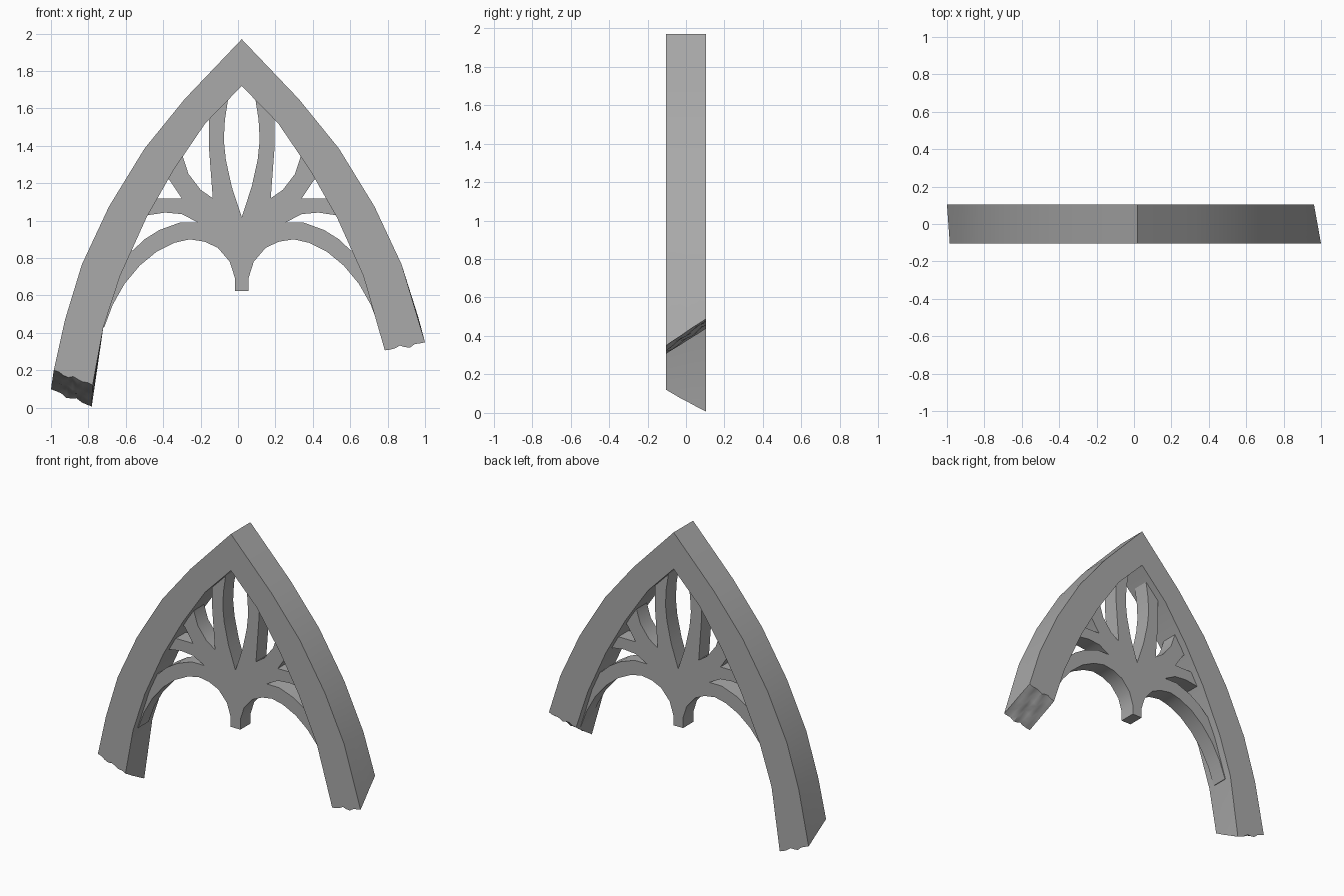
import bpy, bmesh, math
from mathutils import Vector

cube = bpy.data.objects.get("Cube")
if cube:
    bpy.data.objects.remove(cube, do_unlink=True)

AXIS = 0.02          # x of the arch's centre line
DEPTH = 0.105        # half depth of the main arch
THIN = 0.056         # half depth of the tracery

stone = bpy.data.materials.new("grey stone")
stone.use_nodes = True
stone.diffuse_color = (0.4, 0.4, 0.4, 1)
stone.node_tree.nodes["Principled BSDF"].inputs["Base Color"].default_value = (0.4, 0.4, 0.4, 1)

# Half profile of the pointed arch: distance from the centre line, height
OUTER = [(0, 1.97), (.305, 1.65), (.52, 1.385), (.71, 1.075), (.855, .765), (.945, .47)]
INNER = [(0, 1.72), (.195, 1.52), (.365, 1.27), (.51, 1.015), (.65, .705), (.74, .43)]


def finish(obj):
    obj.data.materials.clear()
    obj.data.materials.append(stone)
    bpy.ops.object.select_all(action='DESELECT')
    obj.select_set(True)
    bpy.context.view_layer.objects.active = obj
    bpy.ops.object.shade_smooth_by_angle(angle=math.radians(30))


def section(outer_front, inner_front, outer_back, inner_back):
    return [Vector((p[0], y, p[1])) for p, y in (
        (outer_front, -DEPTH), (inner_front, -DEPTH), (outer_back, DEPTH), (inner_back, DEPTH))]


def station(side, i):
    o = (AXIS + side * OUTER[i][0], OUTER[i][1])
    n = (AXIS + side * INNER[i][0], INNER[i][1])
    return section(o, n, o, n)


def build_arch():
    # Sections from the broken left foot over the apex to the broken right foot
    sections = [section((-.985, .2), (-.777, .12), (-1, .1), (-.782, .005))]
    sections += [station(-1, i) for i in range(5, -1, -1)]
    sections += [station(1, i) for i in range(1, 5)]
    sections += [section((1, .35), (.785, .305), (.962, .49), (.757, .44))]
    last = len(sections) - 1
    nu, nv = 8, 6
    bm = bmesh.new()
    cells = {}

    def vert(s, i, j):
        if (s, i, j) not in cells:
            of, nf, ob, nb = sections[s]
            u, v = i / nu, j / nv
            p = of.lerp(nf, u).lerp(ob.lerp(nb, u), v)
            if s in (0, last):       # rough break
                wave = math.sin(i * 1.9 + j * .8 + s) + .6 * math.sin(j * 2.1 - i * .7)
                p.z += .009 * wave * math.sin(math.pi * min(max(u, .04), .96))
            cells[s, i, j] = bm.verts.new(p)
        return cells[s, i, j]

    ring = [(i, 0) for i in range(nu)] + [(nu, j) for j in range(nv)]
    ring += [(i, nv) for i in range(nu, 0, -1)] + [(0, j) for j in range(nv, 0, -1)]
    for s in range(last):
        for a, b in zip(ring, ring[1:] + ring[:1]):
            bm.faces.new((vert(s, *a), vert(s, *b), vert(s + 1, *b), vert(s + 1, *a)))
    for s in (0, last):
        for i in range(nu):
            for j in range(nv):
                bm.faces.new((vert(s, i, j), vert(s, i + 1, j),
                              vert(s, i + 1, j + 1), vert(s, i, j + 1)))
    bmesh.ops.recalc_face_normals(bm, faces=bm.faces)
    mesh = bpy.data.meshes.new("pointed_arch")
    bm.to_mesh(mesh)
    bm.free()
    obj = bpy.data.objects.new("pointed_arch", mesh)
    bpy.context.collection.objects.link(obj)
    finish(obj)


def mirrored(half):
    # Closes a half outline by reflecting it across the centre line
    return half + [(-x, z) for x, z in reversed(half) if x > 0]


def build_tracery():
    # Outline: pendant, cusped lower arc, then a line buried inside the arch
    outline = [(.037, .625), (.037, .695), (.064, .78), (.128, .855), (.2, .888), (.278, .9),
               (.358, .882), (.455, .834), (.545, .76), (.626, .663), (.69, .55), (.735, .43)]
    for o, n in zip(reversed(OUTER), reversed(INNER)):
        outline.append((n[0] + .25 * (o[0] - n[0]), n[1] + .25 * (o[1] - n[1])))
    dagger = [(0, 1.02), (.053, 1.18), (.085, 1.325), (.096, 1.43),
              (.09, 1.54), (.072, 1.655), (0, 1.735)]
    side_holes = [
        # tall leaf
        [(.176, 1.56), (.176, 1.4), (.155, 1.12), (.22, 1.165), (.285, 1.25), (.315, 1.343), (.32, 1.37)],
        # small triangle
        [(.32, 1.118), (.385, 1.215), (.405, 1.23), (.47, 1.118)],
        # low leaf
        [(.235, .99), (.32, 1.035), (.41, 1.043), (.497, 1.03), (.52, 1.03),
         (.61, .845), (.583, .84), (.52, .9), (.44, .95), (.33, .99)],
    ]
    loops = [mirrored(outline), mirrored(dagger)]
    for hole in side_holes:
        loops += [hole, [(-x, z) for x, z in hole]]

    curve = bpy.data.curves.new("tracery_profile", 'CURVE')
    curve.dimensions = '2D'
    curve.fill_mode = 'BOTH'
    curve.extrude = THIN
    for loop in loops:
        spline = curve.splines.new('POLY')
        spline.points.add(len(loop) - 1)
        for point, (x, z) in zip(spline.points, loop):
            point.co = (x, z, 0, 1)
        spline.use_cyclic_u = True
    helper = bpy.data.objects.new("tracery_profile", curve)
    bpy.context.collection.objects.link(helper)
    graph = bpy.context.evaluated_depsgraph_get()
    mesh = bpy.data.meshes.new_from_object(helper.evaluated_get(graph))
    bpy.data.objects.remove(helper, do_unlink=True)

    # Stand the flat plate upright
    bm = bmesh.new()
    bm.from_mesh(mesh)
    bmesh.ops.remove_doubles(bm, verts=bm.verts, dist=.0005)
    for v in bm.verts:
        x, z, d = v.co
        v.co = (x + AXIS, -d, z)
    bmesh.ops.recalc_face_normals(bm, faces=bm.faces)
    bm.to_mesh(mesh)
    bm.free()
    obj = bpy.data.objects.new("tracery", mesh)
    bpy.context.collection.objects.link(obj)
    finish(obj)


build_arch()
build_tracery()
